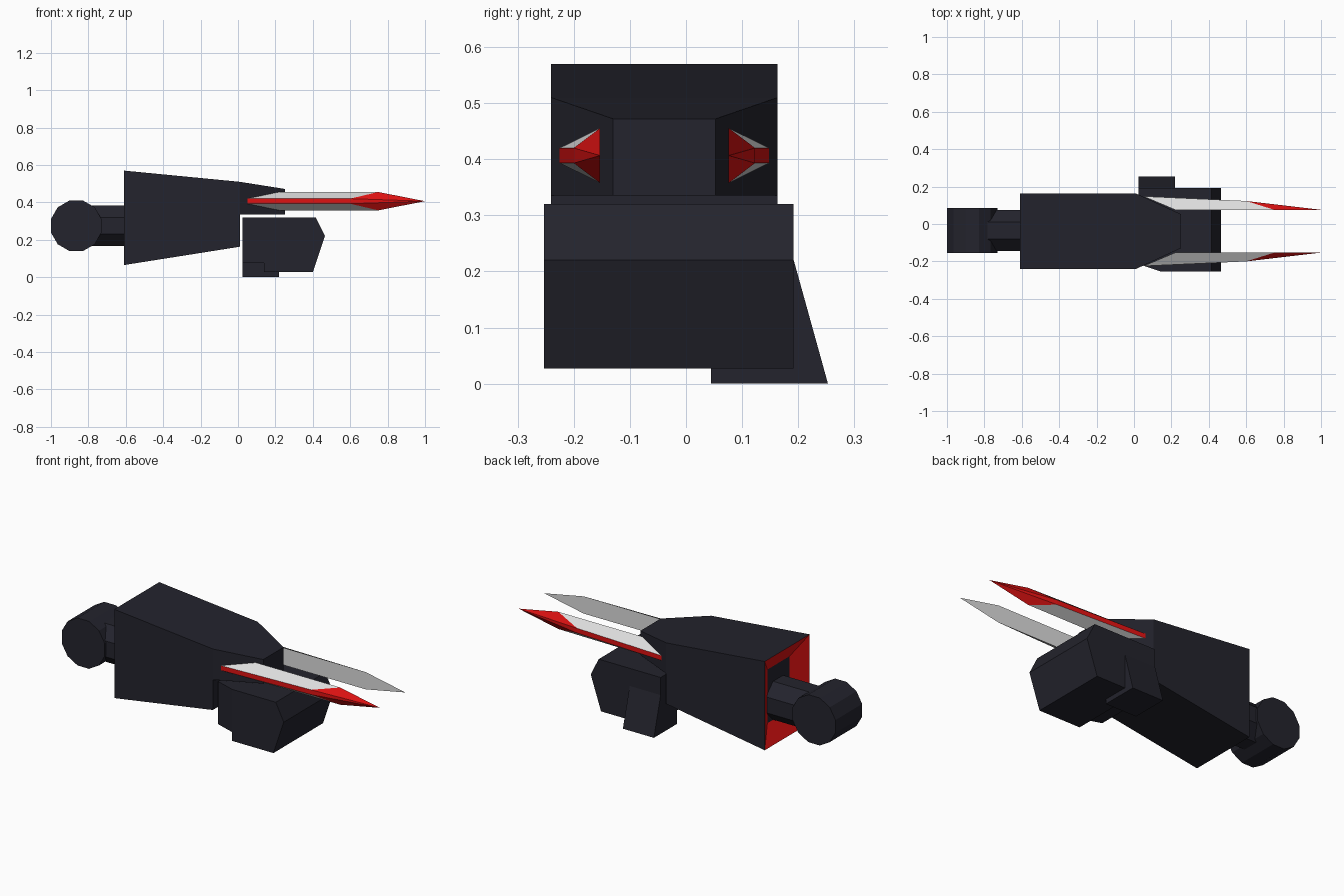
import bpy, bmesh, math
from mathutils import Matrix

if "Cube" in bpy.data.objects:
    bpy.data.objects.remove(bpy.data.objects["Cube"])

MID = -0.0385  # symmetry plane of the body in y


def material(name, rgb):
    m = bpy.data.materials.new(name)
    m.diffuse_color = (*rgb, 1)
    m.use_nodes = True
    m.node_tree.nodes["Principled BSDF"].inputs["Base Color"].default_value = m.diffuse_color
    return m


DARK = material("dark_navy", (0.017, 0.017, 0.026))
RED = material("bright_red", (0.75, 0.006, 0.006))
WHITE = material("pale_grey", (0.72, 0.72, 0.72))


def finish(name, bm, mats):
    bmesh.ops.recalc_face_normals(bm, faces=bm.faces)
    me = bpy.data.meshes.new(name)
    bm.to_mesh(me)
    bm.free()
    for m in mats:
        me.materials.append(m)
    ob = bpy.data.objects.new(name, me)
    bpy.context.collection.objects.link(ob)
    return ob


def loft(name, sections, mats=(DARK,), red_bands=()):
    """Closed skin through sections with equal point counts."""
    bm = bmesh.new()
    rings = [[bm.verts.new(p) for p in s] for s in sections]
    n = len(rings[0])
    for b, (r0, r1) in enumerate(zip(rings, rings[1:])):
        for i in range(n):
            j = (i + 1) % n
            f = bm.faces.new((r0[i], r0[j], r1[j], r1[i]))
            f.material_index = 1 if b in red_bands else 0
    bm.faces.new(rings[0])
    bm.faces.new(rings[-1])
    return finish(name, bm, mats)


def rect(x, y0, y1, z0, z1):
    return [(x, y0, z0), (x, y1, z0), (x, y1, z1), (x, y0, z1)]


def sym_rect(x, half, z0, z1):
    return rect(x, MID - half, MID + half, z0, z1)


def cylinder(name, sides, apothem, depth, centre, axis):
    # flats face up and sideways
    bm = bmesh.new()
    r = apothem / math.cos(math.pi / sides)
    bmesh.ops.create_cone(bm, cap_ends=True, segments=sides, radius1=r, radius2=r, depth=depth,
                          matrix=Matrix.Rotation(math.pi / sides, 4, 'Z'))
    bm.transform(Matrix.Translation(centre) @ Matrix.Rotation(math.pi / 2, 4, axis))
    return finish(name, bm, (DARK,))


# Forearm housing with a red funnel recess at the rear
loft("forearm", [sym_rect(-0.555, 0.10, 0.165, 0.47),
                 sym_rect(-0.61, 0.202, 0.065, 0.57),
                 sym_rect(0.01, 0.202, 0.163, 0.51)], (DARK, RED), red_bands=(0,))

# Tapered nose above the hand
loft("forearm_nose", [sym_rect(0.01, 0.202, 0.335, 0.51),
                      sym_rect(0.25, 0.0915, 0.335, 0.472)])

# Elbow joint and the rod joining it to the forearm
cylinder("elbow_joint", 12, 0.135, 0.24, (-0.865, -0.035, 0.275), 'X')
cylinder("elbow_rod", 8, 0.109, 0.29, (-0.695, -0.035, 0.275), 'Y')

# Fist: profile run across y, plus a narrower heel
fist = [(0.14, 0.32), (0.415, 0.32), (0.465, 0.22), (0.40, 0.027), (0.14, 0.027)]
loft("fist", [[(x, y, z) for x, z in fist] for y in (-0.253, 0.192)])
loft("fist_heel", [rect(0.025, -0.215, 0.192, 0.077, 0.32),
                   rect(0.14, -0.253, 0.192, 0.077, 0.32)])

# Thumb, sloping out on the back side
thumb = [(0.045, 0.0), (0.253, 0.0), (0.192, 0.22), (0.045, 0.22)]
loft("thumb", [[(x, y, z) for y, z in thumb] for x in (0.025, 0.22)])


# Blades: pale bevels, red cutting edge and red tip
def blade(name, s):
    zc, thin, tall = 0.4065, 0.0135, 0.049
    stations = [(0.05, 0.1865, thin), (0.60, 0.1615, thin),
                (0.75, 0.1145, tall), (0.22, 0.1145, tall)]
    bm = bmesh.new()
    up = [bm.verts.new((x, MID + s * d, zc + h)) for x, d, h in stations]
    lo = [bm.verts.new((x, MID + s * d, zc - h)) for x, d, h in stations]
    tip = bm.verts.new((1.0, MID + s * 0.1145, zc))

    def face(vs, mat):
        bm.faces.new(vs).material_index = mat
    for v in (up, lo):
        face(v, 0)                                   # bevel
        face((v[1], v[2], tip), 1)                   # tip facet
    face((up[0], up[1], lo[1], lo[0]), 1)            # cutting edge
    face((up[1], lo[1], tip), 1)
    face((up[3], up[2], tip, lo[2], lo[3]), 0)       # inner side
    face((up[0], up[3], lo[3], lo[0]), 0)            # root
    finish(name, bm, (WHITE, RED))


blade("front_blade", -1)
blade("back_blade", 1)
